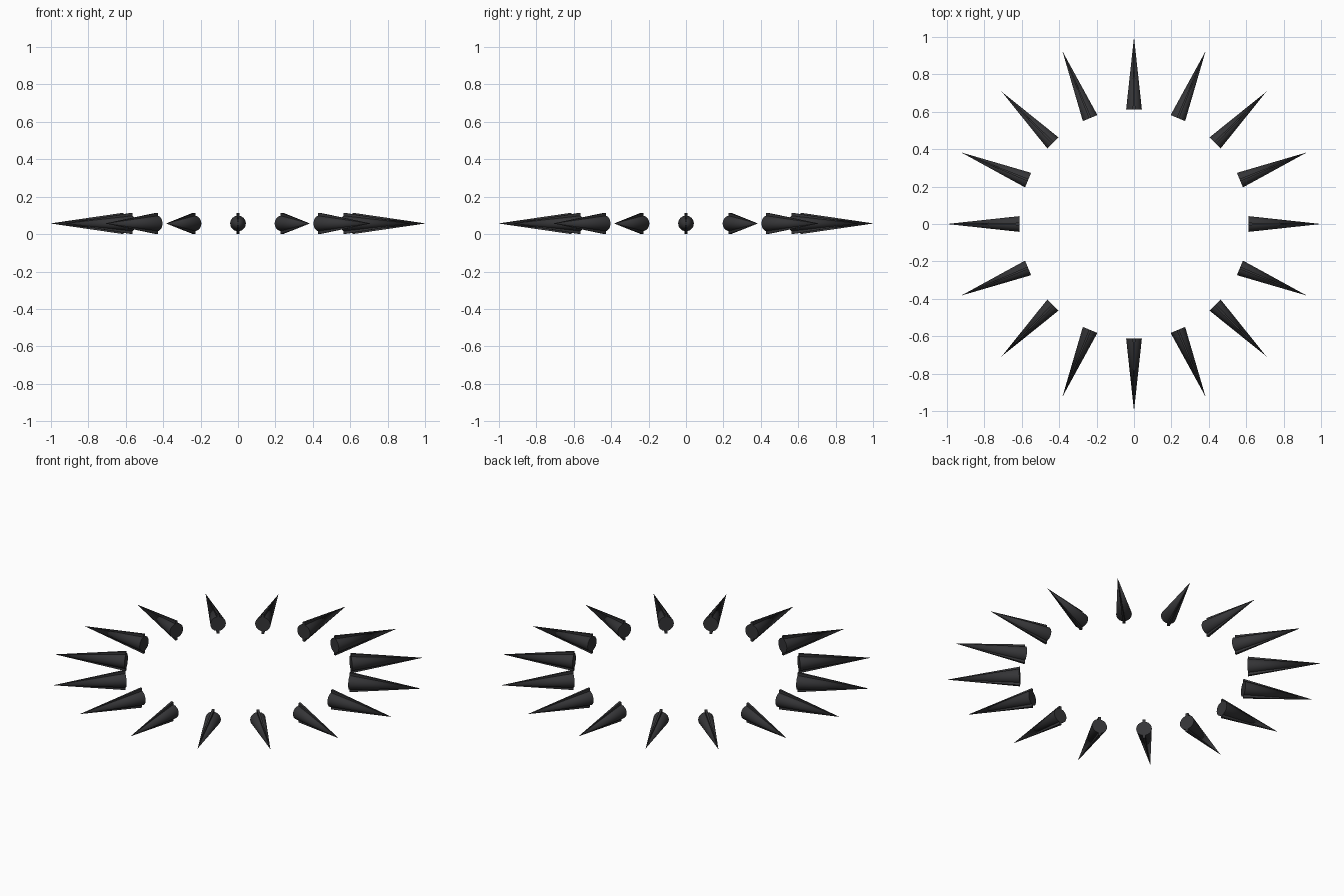
import bpy, math
from mathutils import Matrix

if "Cube" in bpy.data.objects:
    bpy.data.objects.remove(bpy.data.objects["Cube"])

COUNT = 16
INNER, OUTER = 0.613, 1.0
RADIUS, RIDGE = 0.042, 0.057

mat = bpy.data.materials.new("dark_metal")
mat.diffuse_color = (0.035, 0.035, 0.038, 1)
mat.use_nodes = True
mat.node_tree.nodes["Principled BSDF"].inputs["Base Color"].default_value = mat.diffuse_color


def finish(obj, name, angle):
    # lay the cone outward along +x, then turn it to its place in the ring
    lay = Matrix.Translation(((INNER + OUTER) / 2, 0, RIDGE)) @ Matrix.Rotation(math.pi / 2, 4, 'Y')
    obj.data.transform(Matrix.Rotation(angle, 4, 'Z') @ lay)
    obj.name = name
    obj.data.materials.append(mat)


for i in range(COUNT):
    a = 2 * math.pi * i / COUNT
    # round spike
    bpy.ops.mesh.primitive_cone_add(vertices=24, radius1=RADIUS, radius2=0, depth=OUTER - INNER)
    spike = bpy.context.object
    bpy.ops.object.shade_smooth_by_angle(angle=math.radians(40))
    finish(spike, f"spike_{i + 1}", a)

    # thin blade giving a raised ridge on the top and bottom of the spike
    bpy.ops.mesh.primitive_cube_add(size=2)
    blade = bpy.context.object
    for v in blade.data.vertices:
        taper = 1 if v.co.z < 0 else 0.01
        v.co.x *= RIDGE * taper
        v.co.y *= 0.007 * taper
        v.co.z *= (OUTER - INNER) / 2
    finish(blade, f"spike_ridge_{i + 1}", a)
